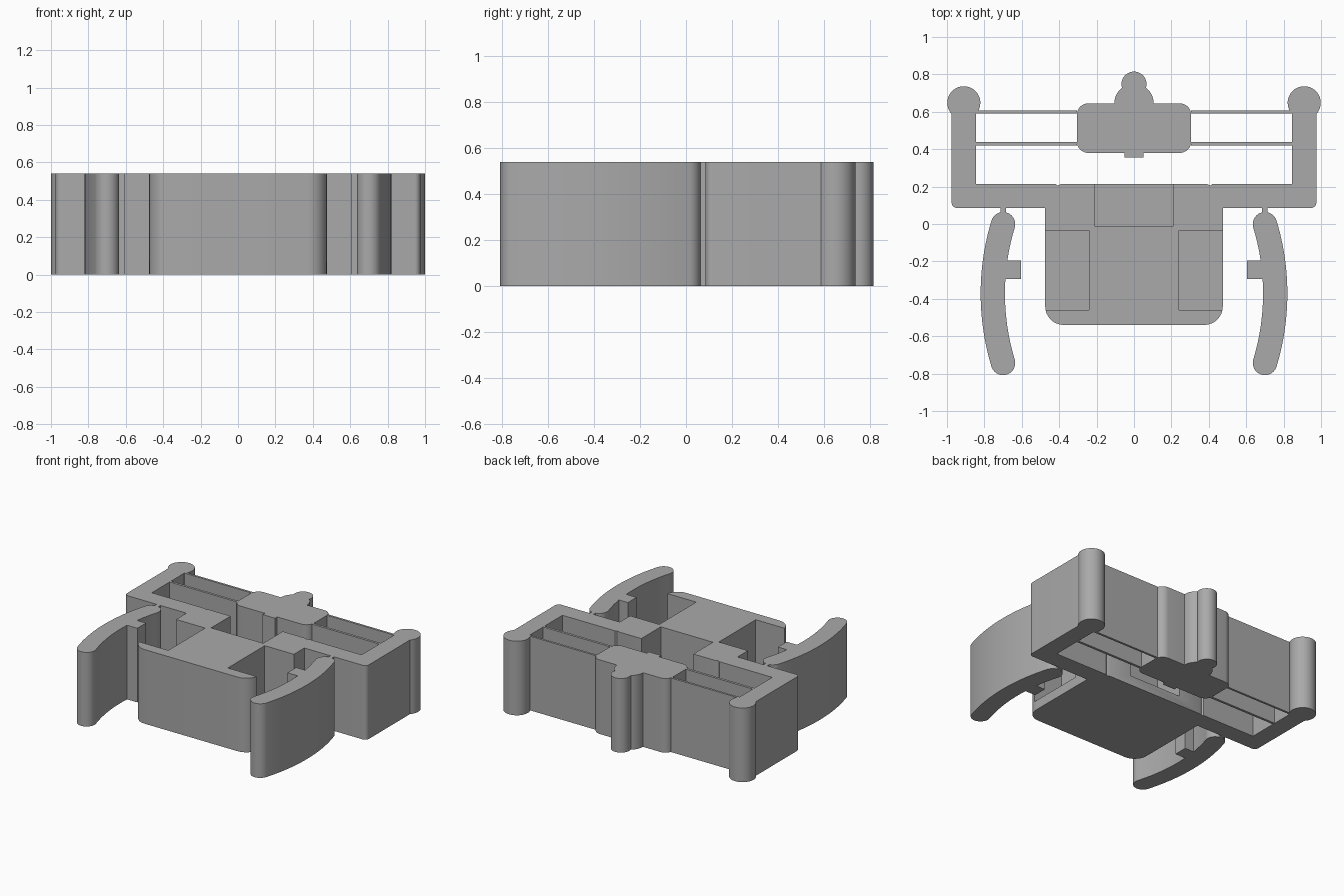
import bpy, bmesh
from math import sin, cos, asin, radians, degrees
from mathutils import Vector

HEIGHT = 0.54
FLOOR = 0.07

cube = bpy.data.objects.get("Cube")
if cube:
    bpy.data.objects.remove(cube, do_unlink=True)

grey = bpy.data.materials.new("plain grey")
grey.use_nodes = True
colour = (0.4, 0.4, 0.4, 1)
grey.diffuse_color = colour
grey.node_tree.nodes["Principled BSDF"].inputs["Base Color"].default_value = colour


def arc(cx, cy, r, start, end, steps=12):
    """Points on an arc, angles in degrees."""
    angles = [radians(start + (end - start) * i / steps) for i in range(steps + 1)]
    return [(cx + r * cos(a), cy + r * sin(a)) for a in angles]


def fillet(x, y, r, start):
    """Quarter-round outer corner, going anticlockwise."""
    cx = x - r if start in (0, 270) else x + r
    cy = y - r if start in (0, 90) else y + r
    return arc(cx, cy, r, start, start + 90, 8)


def mirrored(half):
    """Close a right-hand half outline with its reflection."""
    return half + [(-x, y) for x, y in reversed(half) if abs(x) > 1e-5]


def box(x0, x1, y0, y1):
    return [(x0, y0), (x1, y0), (x1, y1), (x0, y1)]


def prism(name, outline, bottom=0.0, top=HEIGHT):
    """Extrude a flat outline upwards."""
    bm = bmesh.new()
    face = bm.faces.new([bm.verts.new((x, y, bottom)) for x, y in outline])
    new = bmesh.ops.extrude_face_region(bm, geom=[face])["geom"]
    bmesh.ops.translate(bm, vec=Vector((0, 0, top - bottom)),
                        verts=[v for v in new if isinstance(v, bmesh.types.BMVert)])
    bmesh.ops.recalc_face_normals(bm, faces=bm.faces)
    mesh = bpy.data.meshes.new(name)
    bm.to_mesh(mesh)
    bm.free()
    mesh.materials.append(grey)
    obj = bpy.data.objects.new(name, mesh)
    bpy.context.collection.objects.link(obj)
    return obj


def activate(obj):
    bpy.ops.object.select_all(action='DESELECT')
    obj.select_set(True)
    bpy.context.view_layer.objects.active = obj


def smooth(obj):
    activate(obj)
    bpy.ops.object.shade_smooth_by_angle(angle=radians(28))


def cut(obj, cutter):
    cutter.hide_render = True
    mod = obj.modifiers.new("pocket", 'BOOLEAN')
    mod.operation, mod.solver, mod.object = 'DIFFERENCE', 'EXACT', cutter
    activate(obj)
    bpy.ops.object.modifier_apply(modifier=mod.name)
    bpy.data.objects.remove(cutter, do_unlink=True)


# Main frame: body, cross beam, uprights and round end posts
half = fillet(0.475, -0.54, 0.1, 270) + [(0.475, 0.085)]
half += fillet(0.975, 0.085, 0.03, 270)
half += arc(0.91, 0.648, 0.0885, -43, 223, 32)
half += [(0.845, 0.215), (0.42, 0.215), (0.41, 0.206), (0.385, 0.215)]
frame = prism("main_frame", mirrored(half))

# Pockets: two open to the sides, one open to the back
for outline in (box(0.24, 0.6, -0.46, -0.035), box(-0.6, -0.24, -0.46, -0.035),
                box(-0.21, 0.21, -0.01, 0.3)):
    cut(frame, prism("pocket_cutter", outline, FLOOR, HEIGHT + 0.1))
smooth(frame)

# Central plunger with stepped round nose and small rear tab
half = [(0.05, 0.355), (0.05, 0.38)]
half += fillet(0.305, 0.38, 0.06, 270) + fillet(0.305, 0.645, 0.06, 0)
half += arc(0, 0.645, 0.105, 0, 50) + arc(0, 0.748, 0.067, -19, 90)
smooth(prism("plunger", mirrored(half)))

# Curved side arm: thick arc with round tips, an inner tab and a thin neck
R, W = 1.279, 0.065
cx, cy = 0.755 - R, -0.372
sweep = degrees(asin(0.371 / R))
tip_x = cx + R * cos(radians(sweep))
tip_y = R * sin(radians(sweep))
tab_top, tab_low = (degrees(asin((y - cy) / (R - W))) for y in (-0.195, -0.295))
arm = arc(cx, cy, R + W, -sweep, sweep, 24)
arm += arc(tip_x, cy + tip_y, W, sweep, 77)[1:]
arm += [(0.715, 0.085), (0.685, 0.085)]
arm += arc(tip_x, cy + tip_y, W, 103, 180 + sweep)
arm += arc(cx, cy, R - W, sweep, tab_top, 8)[1:]
arm += [(0.605, -0.195), (0.605, -0.295)]
arm += arc(cx, cy, R - W, tab_low, -sweep, 14)
arm += arc(tip_x, cy - tip_y, W, 180 - sweep, 360 - sweep, 20)[1:-1]

# Mirrored pairs: arms and the thin leaf springs
for side, sign in (("left", 1), ("right", -1)):
    smooth(prism(side + "_arm", [(sign * x, y) for x, y in arm]))
    for place, y0, y1 in (("back", 0.59, 0.606), ("front", 0.42, 0.438)):
        prism(f"{side}_{place}_spring", [(sign * x, y) for x, y in box(0.304, 0.846, y0, y1)])
